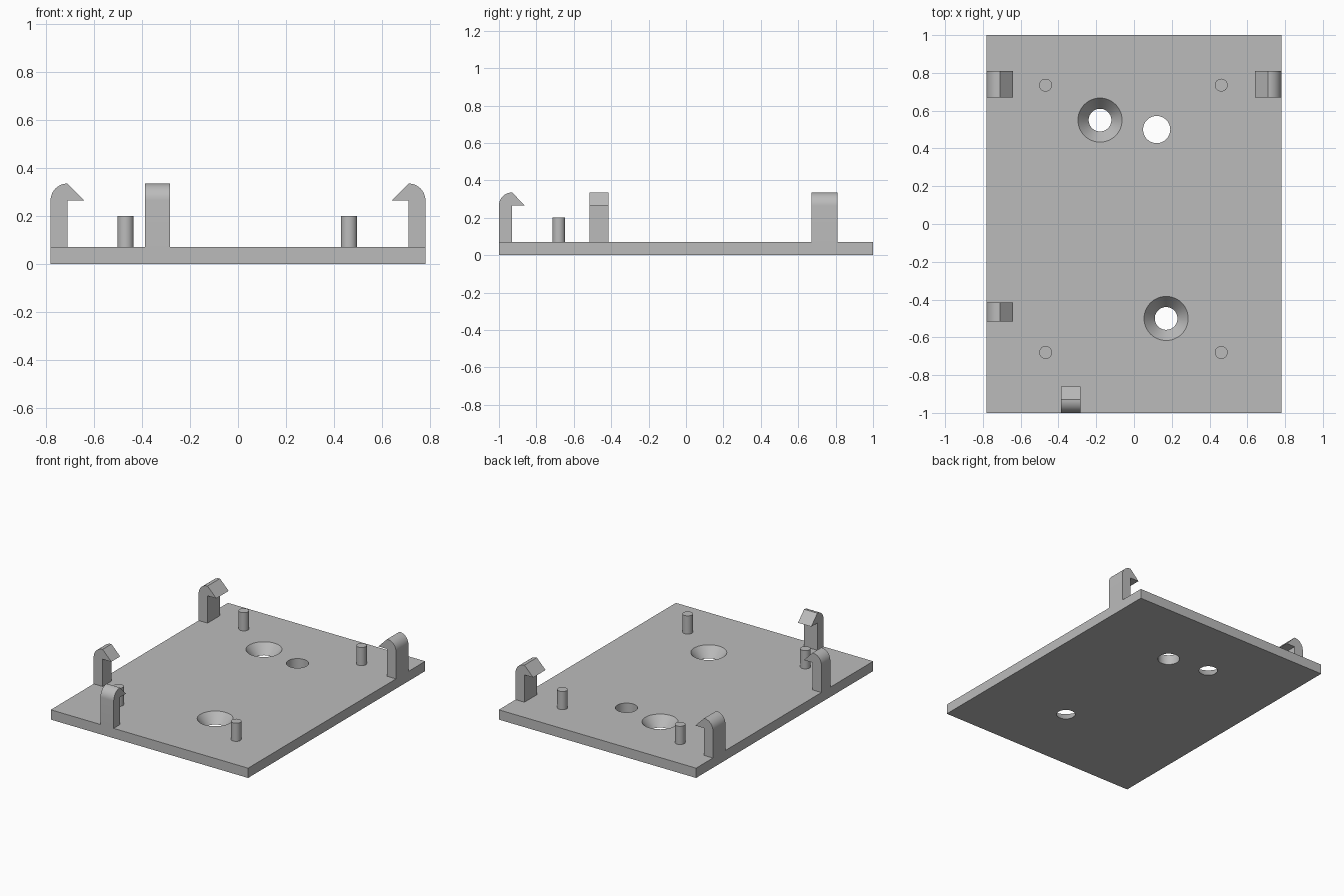
import bpy
import bmesh
import math
from mathutils import Matrix, Vector

if "Cube" in bpy.data.objects:
    bpy.data.objects.remove(bpy.data.objects["Cube"], do_unlink=True)

HALF_X, HALF_Y, PLATE_TOP = 0.78, 1.0, 0.07

grey = bpy.data.materials.new("plain grey")
grey.use_nodes = True
colour = (0.5, 0.5, 0.5, 1)
grey.diffuse_color = colour
grey.node_tree.nodes["Principled BSDF"].inputs["Base Color"].default_value = colour


def add_object(name, bm):
    bmesh.ops.recalc_face_normals(bm, faces=bm.faces)
    mesh = bpy.data.meshes.new(name)
    bm.to_mesh(mesh)
    bm.free()
    mesh.materials.append(grey)
    obj = bpy.data.objects.new(name, mesh)
    bpy.context.collection.objects.link(obj)
    return obj


def smooth(obj):
    bpy.ops.object.select_all(action="DESELECT")
    obj.select_set(True)
    bpy.context.view_layer.objects.active = obj
    bpy.ops.object.shade_smooth_by_angle(angle=math.radians(30))


def cone(name, x, y, z0, z1, r0, r1, sides=48):
    bm = bmesh.new()
    bmesh.ops.create_cone(bm, cap_ends=True, segments=sides, radius1=r0, radius2=r1,
                          depth=z1 - z0, matrix=Matrix.Translation((x, y, (z0 + z1) / 2)))
    return add_object(name, bm)


# Base plate
bm = bmesh.new()
bmesh.ops.create_cube(bm, size=1, matrix=Matrix.Translation((0, 0, PLATE_TOP / 2))
                      @ Matrix.Diagonal((2 * HALF_X, 2 * HALF_Y, PLATE_TOP, 1)))
plate = add_object("base_plate", bm)

# Two countersunk screw holes and one plain hole, cut through the plate
cutters = [cone("back_screw_cutter", -0.18, 0.55, -0.02, 0.09, 0.044, 0.133),
           cone("front_screw_cutter", 0.17, -0.5, -0.02, 0.09, 0.044, 0.133),
           cone("cable_hole_cutter", 0.12, 0.5, -0.02, 0.09, 0.072, 0.072)]
bpy.context.view_layer.objects.active = plate
for cutter in cutters:
    cut = plate.modifiers.new(cutter.name, "BOOLEAN")
    cut.operation = "DIFFERENCE"
    cut.solver = "EXACT"
    cut.object = cutter
    bpy.ops.object.modifier_apply(modifier=cut.name)
    bpy.data.objects.remove(cutter, do_unlink=True)
smooth(plate)

# Locating pegs
for end, y in (("front", -0.68), ("back", 0.735)):
    for side, x in (("right", -0.468), ("left", 0.462)):
        smooth(cone(f"{end}_{side}_peg", x, y, PLATE_TOP, 0.2, 0.034, 0.034, 32))


# Snap clips: hooked profile extruded along the plate edge
def clip(name, edge, inward, width):
    inward = Vector(inward)
    along = Vector((-inward.y, inward.x, 0))
    arm, shoulder = 0.07, 0.265
    profile = [(0, PLATE_TOP)]
    for i in range(13):
        a = math.pi / 2 * i / 12
        profile.append((arm * (1 - math.cos(a)), shoulder + arm * math.sin(a)))
    profile += [(0.139, shoulder), (arm, shoulder), (arm, PLATE_TOP)]
    bm = bmesh.new()
    start = Vector(edge) - along * width / 2
    face = bm.faces.new([bm.verts.new(start + inward * u + Vector((0, 0, z)))
                         for u, z in profile])
    swept = bmesh.ops.extrude_face_region(bm, geom=[face])["geom"]
    bmesh.ops.translate(bm, vec=along * width,
                        verts=[g for g in swept if isinstance(g, bmesh.types.BMVert)])
    smooth(add_object(name, bm))


clip("back_right_clip", (-HALF_X, 0.74, 0), (1, 0, 0), 0.14)
clip("back_left_clip", (HALF_X, 0.74, 0), (-1, 0, 0), 0.14)
clip("front_right_clip", (-HALF_X, -0.465, 0), (1, 0, 0), 0.10)
clip("front_edge_clip", (-0.335, -HALF_Y, 0), (0, 1, 0), 0.105)
